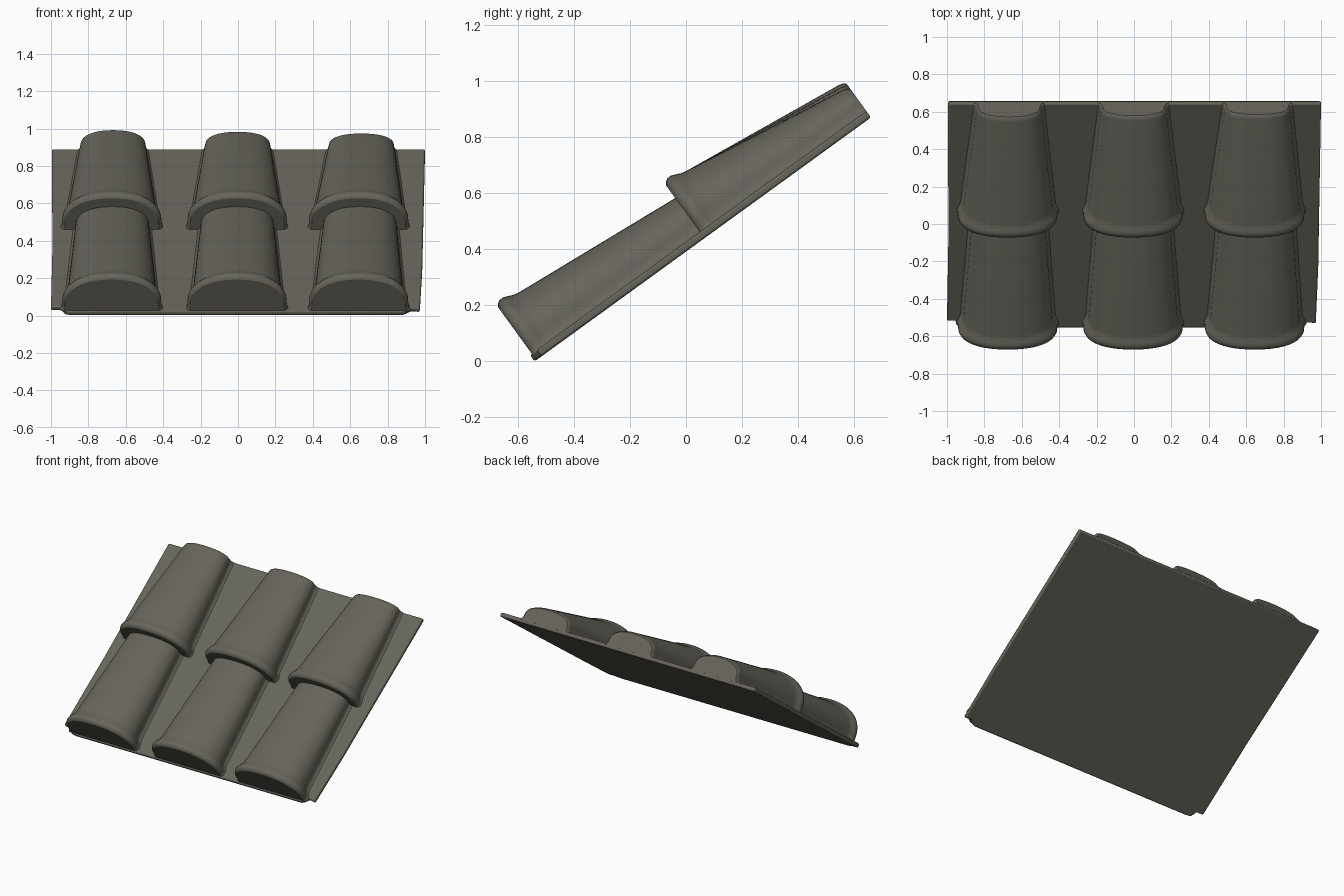
import bpy, bmesh, math

if "Cube" in bpy.data.objects:
    bpy.data.objects.remove(bpy.data.objects["Cube"])

SLOPE = math.atan2(0.87, 1.20)   # roof pitch
T = 0.028                        # slab thickness
LENGTH = 1.482                   # slab length along the slope

clay = bpy.data.materials.new("grey_olive_clay")
clay.diffuse_color = (0.135, 0.130, 0.105, 1)
clay.use_nodes = True
clay.node_tree.nodes["Principled BSDF"].inputs["Base Color"].default_value = clay.diffuse_color


def finish(name, bm, angle=40):
    """Turn a bmesh in slope space (x across, y up the slope, z outward) into an object."""
    bmesh.ops.recalc_face_normals(bm, faces=bm.faces)
    mesh = bpy.data.meshes.new(name)
    bm.to_mesh(mesh)
    bm.free()
    mesh.materials.append(clay)
    ob = bpy.data.objects.new(name, mesh)
    bpy.context.collection.objects.link(ob)
    ob.rotation_euler.x = SLOPE
    ob.location = (0, -0.54, 0)
    bpy.ops.object.select_all(action='DESELECT')
    bpy.context.view_layer.objects.active = ob
    ob.select_set(True)
    bpy.ops.object.shade_smooth_by_angle(angle=math.radians(angle))
    return ob


def section(w, h, base, foot):
    """Half-round cross-section with a small flared foot on both sides."""
    flare = [(w + foot, base), (w + foot * 0.4, base + 0.007), (w + foot * 0.08, base + 0.022)]
    pts = list(flare)
    n = 28
    b = base + 0.04
    for i in range(n + 1):
        a = math.pi * i / n
        c, s = math.cos(a), math.sin(a)
        pts.append((math.copysign(abs(c) ** 0.9, c) * w, b + (h - b) * s ** 0.88))
    pts += [(-x, z) for x, z in reversed(flare)]
    return pts


def loft(name, x0, x1, stations):
    """Loft sections along the slope; stations are (distance, half width, height, foot)."""
    bm = bmesh.new()
    s0, s1 = stations[0][0], stations[-1][0]
    rings = []
    for s, w, h, foot in stations:
        cx = x0 + (x1 - x0) * (s - s0) / (s1 - s0)
        rings.append([bm.verts.new((cx + x, s, z)) for x, z in section(w, h, T - 0.006, foot)])
    for a, b in zip(rings, rings[1:]):
        for i in range(len(a) - 1):
            bm.faces.new((a[i], a[i + 1], b[i + 1], b[i]))
        bm.faces.new((a[-1], a[0], b[0], b[-1]))
    # front cap is slightly dished, back cap is flat
    front = bm.faces.new(rings[0])
    bm.faces.new(rings[-1])
    bmesh.ops.inset_region(bm, faces=[front], thickness=0.014, depth=-0.006)
    return finish(name, bm)


def tile(name, x0, x1, start, end, w_end, h_end):
    # rolled lip at the low end, then a straight taper
    lip = [(0.000, 0.250, 0.232, 0.012), (0.006, 0.259, 0.243, 0.012),
           (0.018, 0.265, 0.250, 0.012), (0.034, 0.265, 0.251, 0.014),
           (0.050, 0.257, 0.245, 0.018), (0.068, 0.245, 0.237, 0.026),
           (0.090, 0.238, 0.232, 0.032)]
    st = [(start + d, w, h, f) for d, w, h, f in lip]
    st.append((end - 0.025, w_end + 0.003, h_end + 0.003, 0.032))
    st.append((end - 0.008, w_end, h_end - 0.002, 0.03))
    st.append((end, w_end - 0.008, h_end - 0.010, 0.026))
    return loft(name, x0, x1, st)


# Sloping base sheet with slightly worn front corners
outline = [(-1, 0.045), (-0.945, 0.045), (-0.925, 0.005), (-0.89, 0), (0.88, 0),
           (0.90, 0.012), (0.925, 0.035), (0.972, 0.028), (0.985, 0.4), (1, LENGTH),
           (-0.995, LENGTH), (-0.992, 0.6)]
bm = bmesh.new()
face = bm.faces.new([bm.verts.new((x, y, 0)) for x, y in outline])
new = bmesh.ops.extrude_face_region(bm, geom=[face])["geom"]
for v in new:
    if isinstance(v, bmesh.types.BMVert):
        v.co.z = T
sheet = finish("base_sheet", bm)
bev = sheet.modifiers.new("soft_edges", 'BEVEL')
bev.width = 0.008
bev.segments = 2

# Two overlapping courses of three barrel tiles
columns = [("left", -0.675, -0.668, 0.158), ("middle", -0.005, -0.002, 0.147),
           ("right", 0.645, 0.660, 0.136)]
for side, x0, x1, top in columns:
    xm = (x0 + x1) / 2
    tile("lower_tile_" + side, x0, xm, 0.008, 0.80, 0.190, 0.172)
    tile("upper_tile_" + side, x0, x1, 0.748, LENGTH, 0.172, top)
